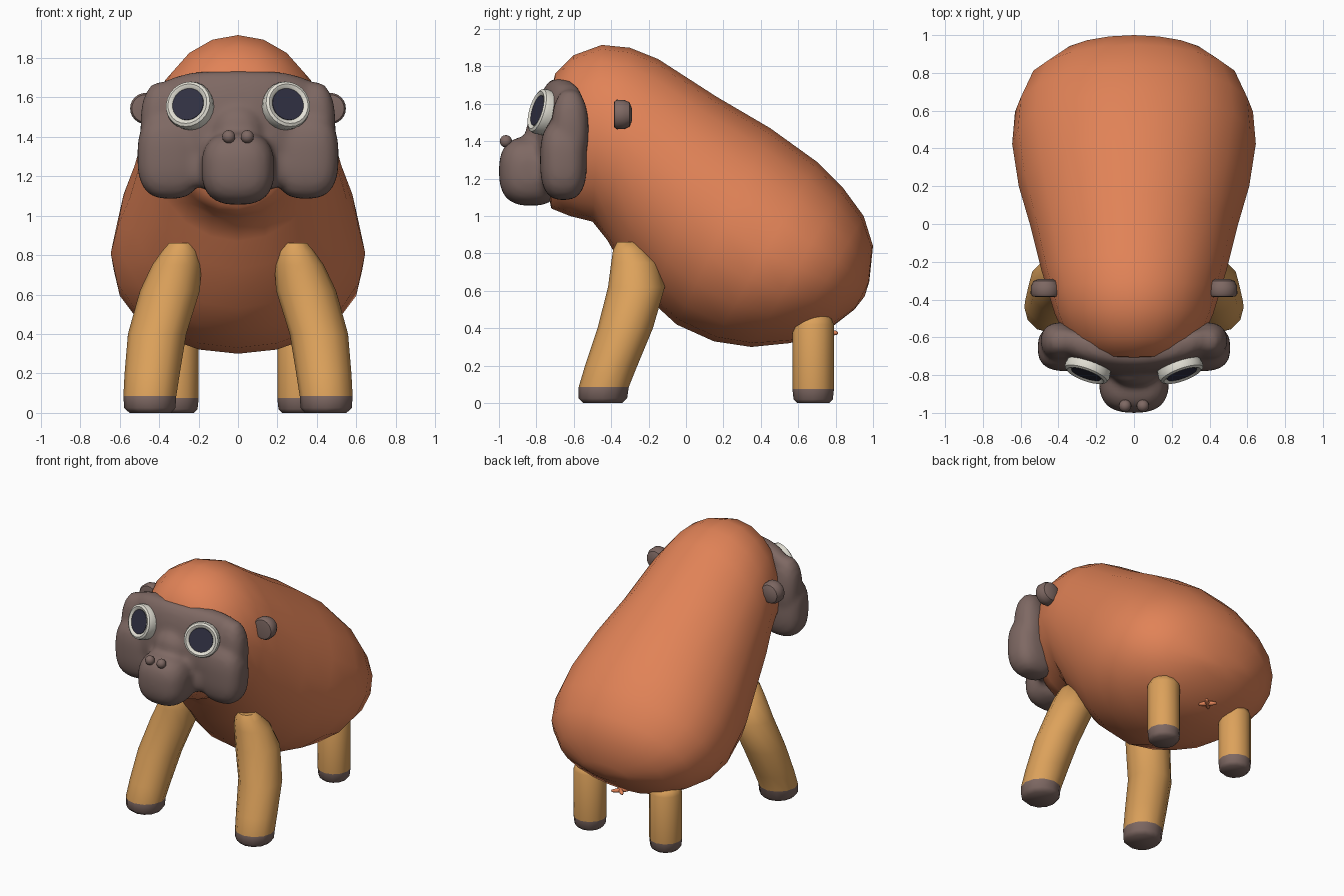
import bpy, bmesh, math
from mathutils import Vector

if "Cube" in bpy.data.objects:
    bpy.data.objects.remove(bpy.data.objects["Cube"])


def material(name, rgb):
    m = bpy.data.materials.new(name)
    m.diffuse_color = (*rgb, 1)
    m.use_nodes = True
    m.node_tree.nodes["Principled BSDF"].inputs["Base Color"].default_value = m.diffuse_color
    return m


ORANGE = material("orange fur", (0.75, 0.225, 0.095))
TAN = material("tan leg", (0.72, 0.36, 0.105))
BROWN = material("brown skin", (0.21, 0.14, 0.125))
CREAM = material("cream eye", (0.76, 0.74, 0.66))
NAVY = material("dark pupil", (0.03, 0.03, 0.055))


def finish(name, bm, mats, angle=60):
    bmesh.ops.recalc_face_normals(bm, faces=bm.faces)
    me = bpy.data.meshes.new(name)
    bm.to_mesh(me)
    bm.free()
    ob = bpy.data.objects.new(name, me)
    bpy.context.collection.objects.link(ob)
    for m in mats:
        me.materials.append(m)
    bpy.ops.object.select_all(action='DESELECT')
    ob.select_set(True)
    bpy.context.view_layer.objects.active = ob
    bpy.ops.object.shade_smooth_by_angle(angle=math.radians(angle))
    return ob


def loft(rings, start=None, end=None):
    """Skin a list of closed rings; ends are poles or flat caps."""
    bm = bmesh.new()
    vs = [[bm.verts.new(p) for p in r] for r in rings]
    n = len(vs[0])
    for a, b in zip(vs, vs[1:]):
        for i in range(n):
            j = (i + 1) % n
            bm.faces.new((a[i], a[j], b[j], b[i]))
    for ring, pole in ((vs[0], start), (vs[-1], end)):
        if pole is None:
            bm.faces.new(ring)
        else:
            p = bm.verts.new(pole)
            for i in range(n):
                bm.faces.new((ring[i], ring[(i + 1) % n], p))
    return bm


def superblob(bm, c, s, power, bend=0.0, lean=0.0, segs=32):
    """Rounded box from a sphere, bent back at the sides and leaning with height."""
    vs = bmesh.ops.create_uvsphere(bm, u_segments=segs, v_segments=segs // 2, radius=1)["verts"]
    for v in vs:
        d = v.co.normalized()
        k = sum(abs(t) ** power for t in d) ** (-1 / power)
        x, y, z = (d[i] * k * s[i] for i in range(3))
        v.co = (c[0] + x, c[1] + y + bend * x * x + lean * z, c[2] + z)


# Body: slanted rings given by top (y, z), bottom (y, z), half width
stations = [
    (-.73, 1.62, -.74, 1.13, .19), (-.70, 1.76, -.72, 1.04, .28),
    (-.60, 1.86, -.62, 1.00, .36), (-.45, 1.915, -.50, .97, .42),
    (-.30, 1.90, -.42, .87, .455), (-.15, 1.84, -.34, .73, .49),
    (.16, 1.64, -.17, .53, .55), (.45, 1.47, -.05, .42, .61),
    (.70, 1.29, .15, .33, .645), (.84, 1.15, .35, .30, .63),
    (.95, 1.00, .55, .32, .56), (1.0, .84, .72, .36, .42),
    (.98, .65, .90, .50, .19)]
rings = []
for ty, tz, by, bz, w in stations:
    ring = []
    for i in range(20):
        a = math.tau * i / 20
        t = (1 + math.cos(a)) / 2
        ring.append((w * math.sin(a), by + (ty - by) * t, bz + (tz - bz) * t))
    rings.append(ring)
finish("body", loft(rings, (0, -.74, 1.38), (0, .955, .57)), [ORANGE])


# Legs: stacked rings (x, y, z, radius) with dark feet
def leg(name, path, side):
    n = 12
    bm = loft([[(side * (x + r * math.cos(math.tau * i / n)),
                 y + r * math.sin(math.tau * i / n), z) for i in range(n)]
               for x, y, z, r in path])
    for f in bm.faces:
        f.material_index = 1 if f.calc_center_median().z < .08 else 0
    finish(name, bm, [TAN, BROWN], 50)


front_path = [(.445, -.445, 0, .105), (.447, -.445, .025, .13), (.447, -.44, .085, .134),
              (.435, -.40, .20, .14), (.41, -.325, .40, .148), (.345, -.265, .62, .152),
              (.31, -.275, .75, .125), (.295, -.30, .82, .09), (.29, -.31, .86, .06)]
rear_path = [(.31, .68, 0, .085), (.31, .68, .02, .105), (.31, .68, .075, .111),
             (.31, .68, .42, .111), (.31, .68, .46, .095), (.31, .68, .485, .04)]
for side, label in ((1, "right"), (-1, "left")):
    leg("front_leg_" + label, front_path, side)
    leg("rear_leg_" + label, rear_path, side)

# Face: brow plate, cheeks and muzzle fused together
bm = bmesh.new()
superblob(bm, (0, -.705, 1.50), (.455, .095, .235), 3, bend=.55, lean=.12)
for s in (-1, 1):
    superblob(bm, (s * .345, -.655, 1.30), (.165, .125, .215), 2.8)
    superblob(bm, (s * .39, -.62, 1.46), (.105, .10, .22), 2.3)
superblob(bm, (0, -.83, 1.24), (.185, .17, .185), 2.7)
superblob(bm, (0, -.72, 1.25), (.30, .07, .13), 2.5)
superblob(bm, (0, -.77, 1.43), (.13, .09, .13), 2)
face = finish("face", bm, [BROWN])
rem = face.modifiers.new("fuse", 'REMESH')
rem.mode = 'VOXEL'
rem.voxel_size = .02
rem.use_smooth_shade = True
sm = face.modifiers.new("soften", 'SMOOTH')
sm.factor = .5
sm.iterations = 6


# Eyes: rounded rims with flat pupils
def disc_profile(name, centre, normal, profile, mat):
    n = 24
    bm = loft([[(r * math.cos(math.tau * i / n), r * math.sin(math.tau * i / n), h)
                for i in range(n)] for r, h in profile])
    ob = finish(name, bm, [mat], 40)
    ob.location = centre
    ob.rotation_euler = Vector(normal).to_track_quat('Z', 'Y').to_euler()


for s, label in ((1, "right"), (-1, "left")):
    c, nrm = (s * .25, -.785, 1.562), (s * .36, -1, .30)
    disc_profile("eye_rim_" + label, c, nrm,
                 [(.118, -.06), (.124, -.01), (.118, .012), (.104, .02), (.088, .014), (.082, .006)], CREAM)
    disc_profile("pupil_" + label, c, nrm, [(.083, .004), (.083, .012)], NAVY)

    # Nostrils
    bm = bmesh.new()
    superblob(bm, (s * .047, -.963, 1.40), (.033, .033, .033), 2, segs=16)
    finish("nostril_" + label, bm, [BROWN])

    # Ears: thick discs, flat in front and rounded behind
    disc_profile("ear_" + label, (s * .468, -.34, 1.543), (0, -1, 0),
                 [(.035, -.05), (.065, -.038), (.078, -.01), (.079, .03), (.07, .043), (.05, .046)], BROWN)

# Small crossed knot under the rump
for s, label in ((1, "a"), (-1, "b")):
    bm = bmesh.new()
    superblob(bm, (0, 0, 0), (.065, .014, .014), 3, segs=12)
    ob = finish("rump_knot_" + label, bm, [ORANGE])
    ob.location = (0, .765, .375)
    ob.rotation_euler = (math.radians(35), 0, s * math.radians(45))
